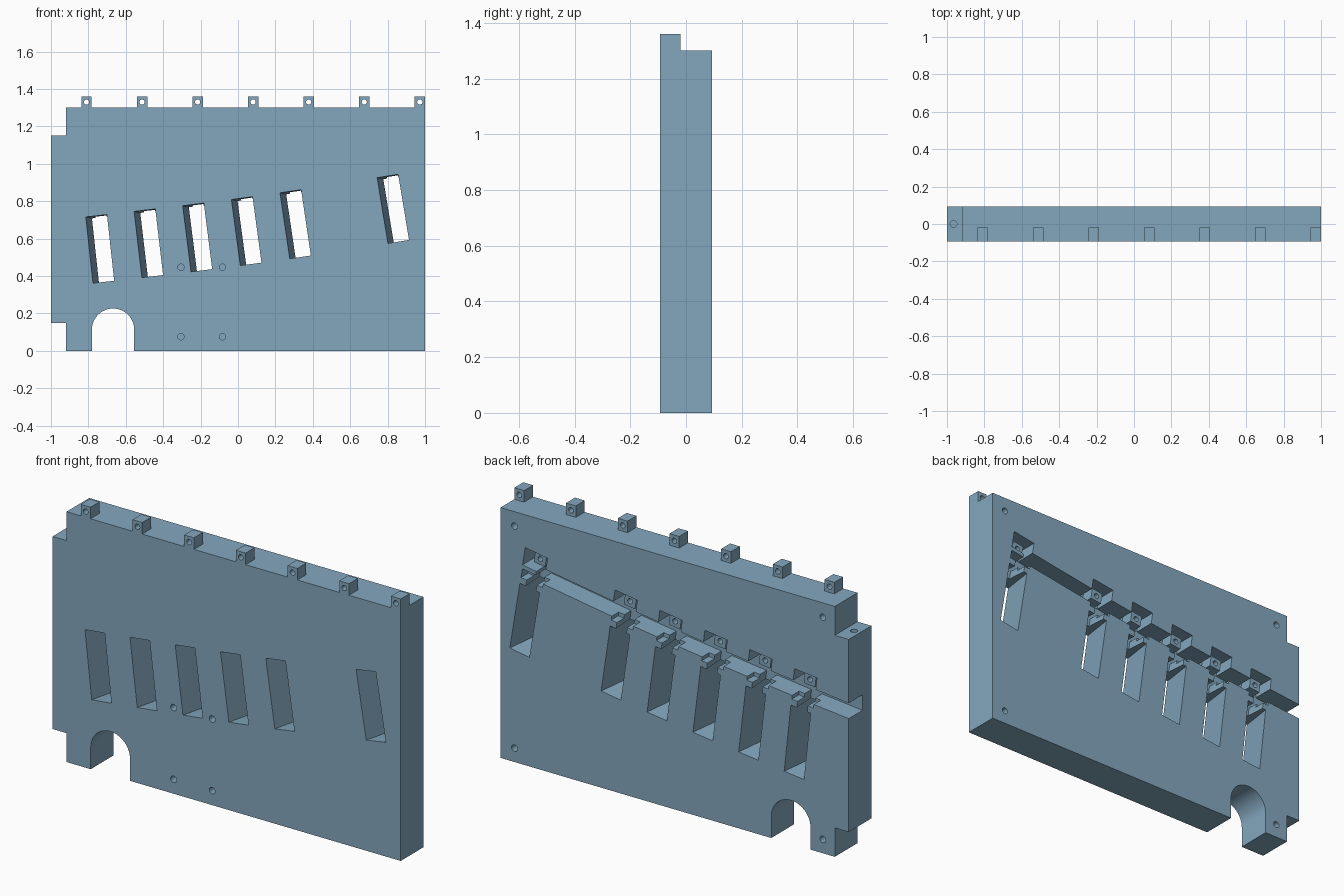
import bpy, bmesh, math
from mathutils import Vector

if "Cube" in bpy.data.objects:
    bpy.data.objects.remove(bpy.data.objects["Cube"])

Y0, Y1 = -0.093, 0.093      # front and back faces
YM = -0.02                  # depth reached by the rear pockets

blue = bpy.data.materials.new("steel blue")
blue.diffuse_color = (0.23, 0.39, 0.52, 1)
blue.use_nodes = True
blue.node_tree.nodes["Principled BSDF"].inputs["Base Color"].default_value = blue.diffuse_color


def prism(name, pts, y0, y1, shift=(0, 0)):
    """Extrude an x-z outline from y0 to y1, optionally sheared by shift."""
    bm = bmesh.new()
    a = [bm.verts.new((x, y0, z)) for x, z in pts]
    b = [bm.verts.new((x + shift[0], y1, z + shift[1])) for x, z in pts]
    n = len(pts)
    bm.faces.new(a)
    bm.faces.new(b[::-1])
    for i in range(n):
        j = (i + 1) % n
        bm.faces.new((a[j], a[i], b[i], b[j]))
    bmesh.ops.recalc_face_normals(bm, faces=bm.faces)
    me = bpy.data.meshes.new(name)
    bm.to_mesh(me)
    bm.free()
    me.materials.append(blue)
    ob = bpy.data.objects.new(name, me)
    bpy.context.collection.objects.link(ob)
    return ob


def disc(x, z, r, n=20):
    return [(x + r * math.cos(2 * math.pi * i / n),
             z + r * math.sin(2 * math.pi * i / n)) for i in range(n)]


def rect(x0, x1, z0, z1):
    return [(x0, z0), (x1, z0), (x1, z1), (x0, z1)]


def cut(ob, cutter, op='DIFFERENCE'):
    bpy.context.view_layer.objects.active = ob
    m = ob.modifiers.new("cut", 'BOOLEAN')
    m.operation, m.solver, m.object = op, 'EXACT', cutter
    bpy.ops.object.modifier_apply(modifier=m.name)
    bpy.data.objects.remove(cutter, do_unlink=True)


# panel outline with side tongue and arched opening in the lower edge
ax, ar = -0.668, 0.113
arch = [(ax - ar * math.cos(math.pi * i / 24), ar + ar * math.sin(math.pi * i / 24))
        for i in range(25)]
outline = [(-0.92, 0), (ax - ar, 0)] + arch + [
    (ax + ar, 0), (1, 0), (1, 1.30), (-0.92, 1.30),
    (-0.92, 1.15), (-1, 1.15), (-1, 0.15), (-0.92, 0.15)]
panel = prism("panel", outline, Y0, Y1)

# slots: centre x, centre z, lean in degrees
SLOTS = [(-0.738, 0.545, 6.2), (-0.478, 0.575, 6.7), (-0.217, 0.606, 7.2),
         (0.045, 0.640, 7.7), (0.307, 0.677, 8.4), (0.829, 0.759, 9.4)]


def local(slot, u, v, dx=0.0):
    x, z, d = slot
    c, s = math.cos(math.radians(d)), math.sin(math.radians(d))
    return (x + dx + u * c - v * s, z + u * s + v * c)


def local_rect(slot, w, v0, v1, dx=0.025):
    return [local(slot, u, v, dx) for u, v in
            ((-w / 2, v0), (w / 2, v0), (w / 2, v1), (-w / 2, v1))]


# curved cable groove across the back, open at the tongue
low = [local(s, 0, 0.22, 0.01) for s in SLOTS]
high = [local(s, 0, 0.30, 0.01) for s in SLOTS]
low.insert(0, (-1.05, 0.734))
high.insert(0, (-1.05, 0.814))
cut(panel, prism("groove", low + high[::-1], YM, Y1 + 0.02))

for s in SLOTS:
    # sheared through slot
    k = 0.033 / (Y1 - Y0)
    e = 0.02
    w = [(x - k * e, z + 0.0009) for x, z in local_rect(s, 0.114, -0.178, 0.178, 0)]
    cut(panel, prism("slot", w, Y0 - e, Y1 + e, (k * (Y1 - Y0 + 2 * e), -0.0095)))
    # neck between slot and groove, with a wider shoulder
    cut(panel, prism("neck", local_rect(s, 0.06, 0.15, 0.25), YM, Y1 + 0.02))
    cut(panel, prism("shoulder", local_rect(s, 0.125, 0.202, 0.25), 0.035, Y1 + 0.02))
    # pocket above the groove
    cut(panel, prism("pocket", local_rect(s, 0.13, 0.27, 0.365), YM + 0.001, Y1 + 0.02))
    # drilled boss standing in the pocket
    boss = prism("pocket_boss", local_rect(s, 0.065, 0.285, 0.345), YM - 0.01, 0.05)
    hx, hz = local(s, 0, 0.315, 0.025)
    cut(boss, prism("hole", disc(hx, hz, 0.014, 16), 0.0, 0.1))
    cut(panel, boss, 'UNION')

# blind screw holes in the front and back
for x in (-0.305, -0.083):
    for z in (0.075, 0.447):
        cut(panel, prism("hole", disc(x, z, 0.017), Y0 - 0.02, Y0 + 0.06))
for x in (-0.851, 0.92):
    for z in (0.072, 1.225):
        cut(panel, prism("hole", disc(x, z, 0.017), Y1 - 0.06, Y1 + 0.02))

# vertical screw hole in the top of the tongue
drill = prism("hole", disc(0, 0, 0.018), -0.06, 0.02)
drill.rotation_euler = (math.radians(90), 0, 0)
drill.location = (-0.965, 0, 1.15)
bpy.context.view_layer.update()
cut(panel, drill)

# drilled lugs along the top edge
for i in range(7):
    x = -0.81 + i * 0.297
    x = min(x, 0.972)
    lug = prism("top_lug", rect(x - 0.028, x + 0.028, 1.30, 1.36), Y0, YM)
    cut(lug, prism("hole", disc(x, 1.33, 0.014, 16), Y0 - 0.02, YM + 0.02))

# crisp edges, smooth bores
for ob in bpy.data.objects:
    ob.select_set(True)
bpy.context.view_layer.objects.active = panel
bpy.ops.object.shade_smooth_by_angle(angle=math.radians(30))
